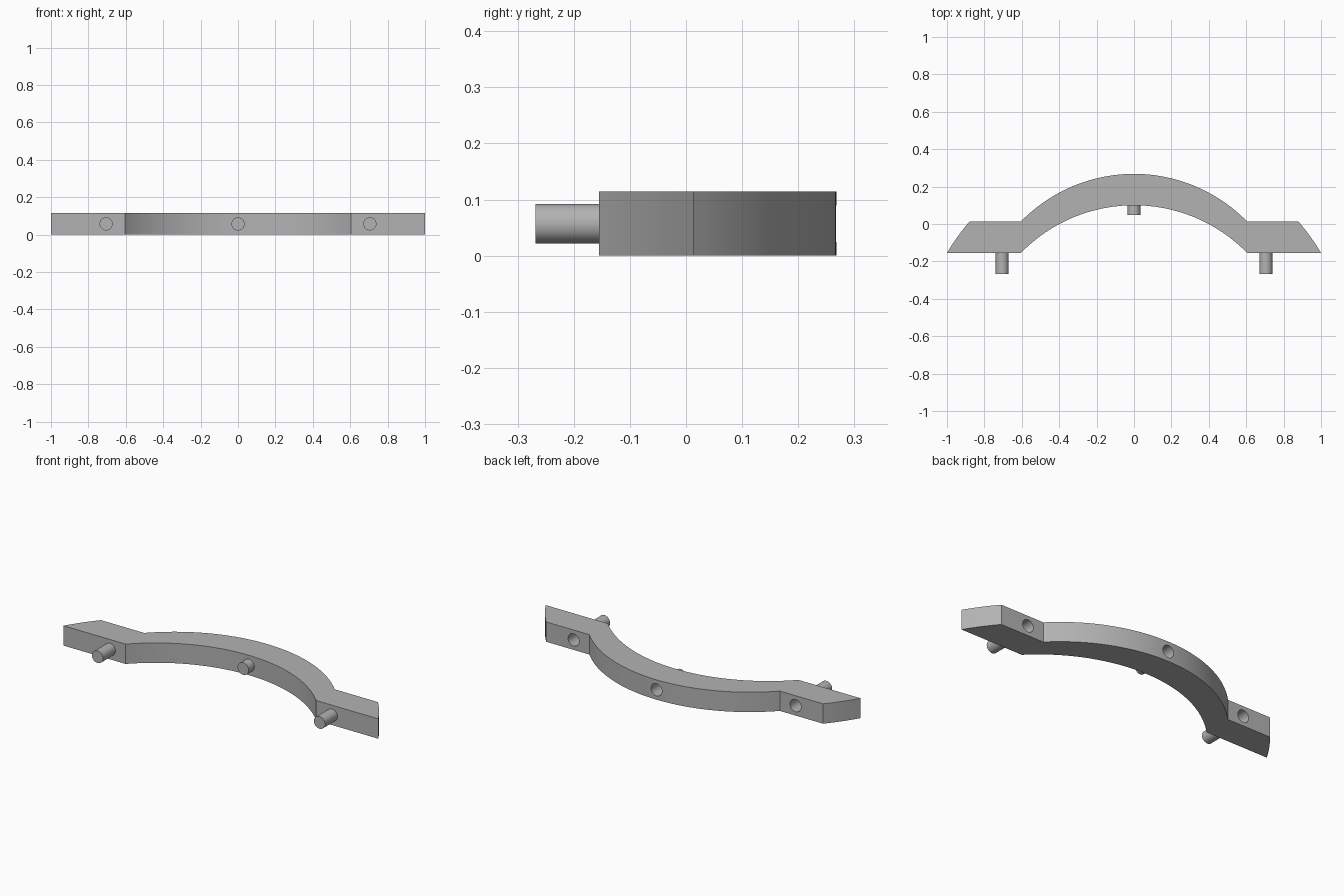
import bpy
import bmesh
import math
from mathutils import Matrix

cube = bpy.data.objects.get("Cube")
if cube:
    bpy.data.objects.remove(cube, do_unlink=True)

HEIGHT = 0.114
MID_Z = HEIGHT / 2
BACK, FRONT = 0.013, -0.155    # flat faces of the end tabs
ARCH_X, ARCH_RISE = 0.605, 0.255
PEG_X, PEG_R = 0.705, 0.035

grey = bpy.data.materials.new("plain_grey")
grey.use_nodes = True
colour = (0.45, 0.45, 0.45, 1)
grey.diffuse_color = colour
grey.node_tree.nodes["Principled BSDF"].inputs["Base Color"].default_value = colour


def make_object(name, bm):
    bmesh.ops.recalc_face_normals(bm, faces=bm.faces[:])
    mesh = bpy.data.meshes.new(name)
    bm.to_mesh(mesh)
    bm.free()
    mesh.materials.append(grey)
    obj = bpy.data.objects.new(name, mesh)
    bpy.context.collection.objects.link(obj)
    return obj


def smooth(obj):
    bpy.ops.object.select_all(action="DESELECT")
    obj.select_set(True)
    bpy.context.view_layer.objects.active = obj
    bpy.ops.object.shade_smooth_by_angle(angle=math.radians(25))


def rod(name, x, y0, y1):
    """Cylinder along y between two depths."""
    bm = bmesh.new()
    turn = Matrix.Translation((x, (y0 + y1) / 2, MID_Z)) @ Matrix.Rotation(math.pi / 2, 4, "X")
    bmesh.ops.create_cone(bm, cap_ends=True, segments=48, radius1=PEG_R,
                          radius2=PEG_R, depth=abs(y1 - y0), matrix=turn)
    return make_object(name, bm)


def arch(y_end, steps=48):
    """Arc from the left spring point over to the right one."""
    radius = (ARCH_X ** 2 + ARCH_RISE ** 2) / (2 * ARCH_RISE)
    half = math.asin(ARCH_X / radius)
    centre = y_end + ARCH_RISE - radius
    angles = [half - 2 * half * i / steps for i in range(steps + 1)]
    return [(radius * math.sin(a), centre + radius * math.cos(a)) for a in angles]


# Curved end of a tab, from its front corner to its back corner
end_y = -0.744
end_r = math.hypot(1, FRONT - end_y)
end_curve = []
for i in range(9):
    y = FRONT + (BACK - FRONT) * i / 8
    end_curve.append((math.sqrt(end_r ** 2 - (y - end_y) ** 2), y))

# Arched bar with flat tabs, extruded from its plan outline
outline = (end_curve + arch(BACK) + [(-x, y) for x, y in reversed(end_curve)]
           + arch(FRONT)[::-1])
bm = bmesh.new()
base = bm.faces.new([bm.verts.new((x, y, 0)) for x, y in outline])
top = bmesh.ops.extrude_face_region(bm, geom=[base])["geom"]
bmesh.ops.translate(bm, vec=(0, 0, HEIGHT),
                    verts=[v for v in top if isinstance(v, bmesh.types.BMVert)])
bar = make_object("arched_bar", bm)

# Blind sockets in the back
sockets = [("right", -PEG_X, BACK), ("middle", 0, BACK + ARCH_RISE), ("left", PEG_X, BACK)]
for side, x, y in sockets:
    cutter = rod(side + "_socket_cutter", x, y - 0.115, y + 0.03)
    cutter.hide_render = True
    cut = bar.modifiers.new(side + "_socket", "BOOLEAN")
    cut.operation = "DIFFERENCE"
    cut.solver = "EXACT"
    cut.object = cutter
    bpy.context.view_layer.objects.active = bar
    bpy.ops.object.modifier_apply(modifier=cut.name)
    bpy.data.objects.remove(cutter, do_unlink=True)
smooth(bar)

# Pegs on the front
pegs = [("right", -PEG_X, FRONT, -0.268), ("middle", 0, FRONT + ARCH_RISE, 0.047),
        ("left", PEG_X, FRONT, -0.268)]
for side, x, y, tip in pegs:
    smooth(rod(side + "_peg", x, tip, y + 0.01))
